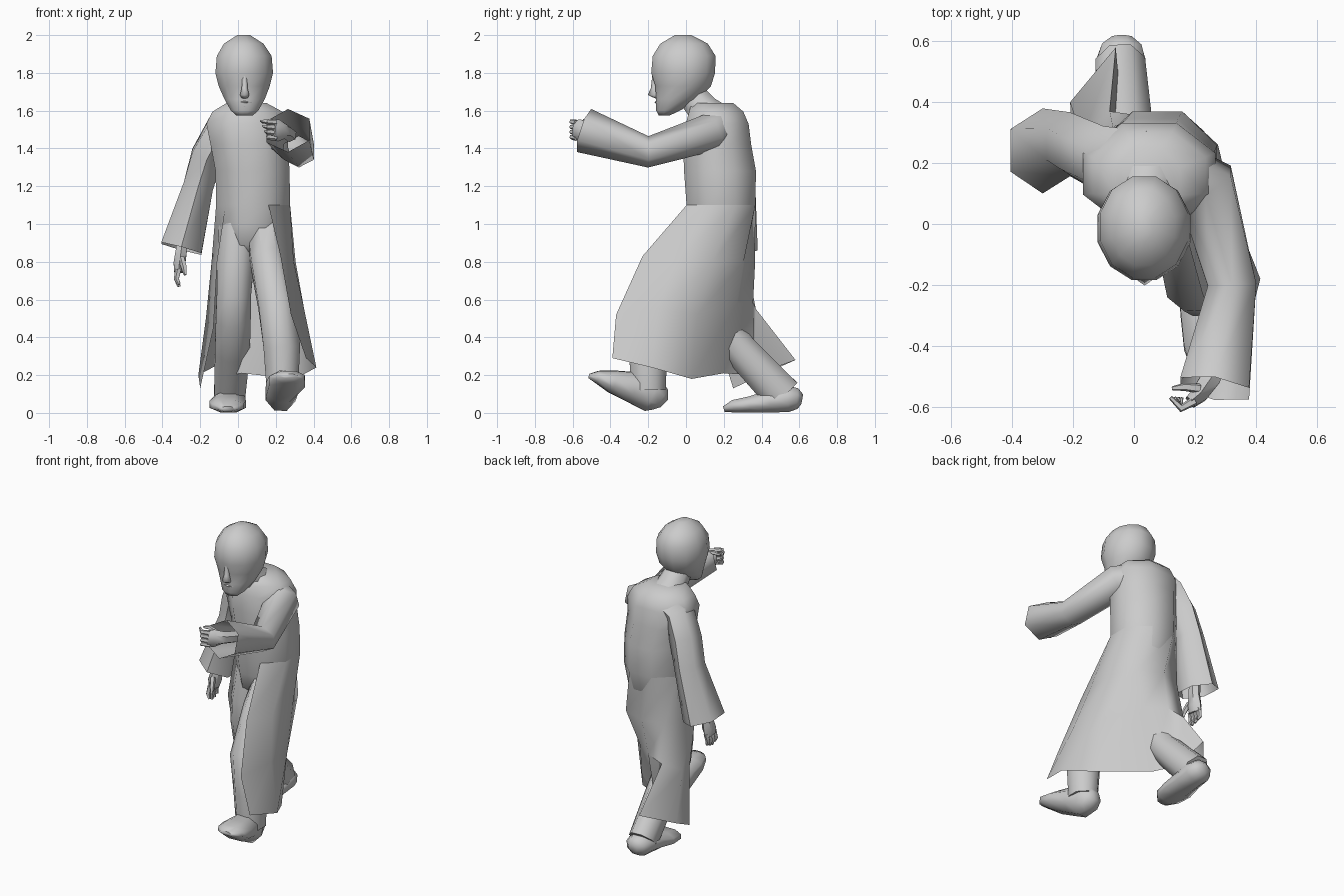
import bpy, bmesh, math
from mathutils import Vector


def finish(name, bm, angle=50):
    bmesh.ops.recalc_face_normals(bm, faces=bm.faces)
    me = bpy.data.meshes.new(name)
    bm.to_mesh(me)
    bm.free()
    ob = bpy.data.objects.new(name, me)
    bpy.context.collection.objects.link(ob)
    bpy.ops.object.select_all(action='DESELECT')
    ob.select_set(True)
    bpy.context.view_layer.objects.active = ob
    bpy.ops.object.shade_smooth_by_angle(angle=math.radians(angle))
    return ob


def loft(name, rings, n=8, ref=(1, 0, 0), flat=False, caps=(True, True), angle=50):
    """Elliptical rings (x, y, z, radius_u, radius_v) along a path."""
    bm = bmesh.new()
    pts = [Vector(r[:3]) for r in rings]
    loops = []
    for i, r in enumerate(rings):
        t = Vector((0, 0, 1))
        if not flat:
            t = (pts[min(i + 1, len(pts) - 1)] - pts[max(i - 1, 0)]).normalized()
        u = Vector(ref)
        u = (u - t * u.dot(t)).normalized()
        v = t.cross(u)
        loops.append([bm.verts.new(pts[i] + u * r[3] * math.cos(a) + v * r[4] * math.sin(a))
                      for a in (2 * math.pi * (k + 0.5) / n for k in range(n))])
    for a, b in zip(loops, loops[1:]):
        for k in range(n):
            bm.faces.new((a[k], a[(k + 1) % n], b[(k + 1) % n], b[k]))
    if caps[0]:
        bm.faces.new(loops[0])
    if caps[1]:
        bm.faces.new(loops[-1])
    return finish(name, bm, angle)


def sheet(name, columns):
    bm = bmesh.new()
    vs = [[bm.verts.new(p) for p in c] for c in columns]
    for a, b in zip(vs, vs[1:]):
        for k in range(len(a) - 1):
            bm.faces.new((a[k], b[k], b[k + 1], a[k + 1]))
    return finish(name, bm)


# head, neck and face
loft("head", [(.035, -.115, 1.575, .045, .03), (.035, -.095, 1.60, .075, .065),
              (.035, -.045, 1.66, .110, .117), (.033, -.015, 1.73, .140, .152),
              (.033, -.015, 1.80, .158, .175), (.033, -.01, 1.89, .150, .172),
              (.03, -.01, 1.955, .108, .13), (.03, -.015, 2.0, .035, .045)],
     n=12, flat=True, angle=80)
loft("neck", [(.04, .13, 1.55, .14, .13), (.04, .09, 1.61, .095, .09), (.03, .03, 1.68, .08, .08)], n=8)
loft("nose", [(.035, -.165, 1.785, .014, .014), (.035, -.166, 1.72, .018, .020),
              (.035, -.168, 1.683, .028, .034), (.035, -.145, 1.665, .018, .018)], n=6, flat=True, angle=80)
loft("mouth", [(.035, -.125, 1.660, .035, .02), (.035, -.138, 1.645, .045, .03),
               (.035, -.134, 1.634, .040, .02), (.035, -.134, 1.62, .038, .026),
               (.035, -.12, 1.605, .035, .018)], n=6, flat=True, angle=80)

# robe body, with rounded shoulders
WAIST = (.08, .185, 1.10, .212, .197)
loft("robe_body", [(.07, .17, .83, .06, .10), (.07, .17, .89, .15, .15), (.075, .18, .99, .185, .18), WAIST,
                   (.077, .180, 1.28, .212, .206), (.06, .165, 1.42, .222, .195),
                   (.05, .165, 1.53, .235, .180), (.05, .16, 1.595, .20, .155),
                   (.045, .14, 1.64, .115, .12)], n=8, flat=True, angle=65)

# open skirt: its top row sits on the waist ring, from front left round the back to front right
rows = [[(-.11, .05, .80), (-.13, .15, .45), (-.20, .25, .13)],
        [(-.14, .20, .80), (-.17, .28, .50), (-.21, .40, .20)],
        [(-.07, .32, .80), (-.08, .37, .55), (-.06, .58, .28)],
        [(.07, .366, .80), (.03, .355, .58), (-.04, .36, .20)],
        [(.23, .305, .80), (.15, .27, .58), (.02, .20, .21)],
        [(.305, .14, .80), (.32, .06, .52), (.30, .03, .18)],
        [(.295, -.06, .80), (.35, -.15, .55), (.415, -.18, .24)],
        [(.225, -.23, .83), (.28, -.37, .52), (.36, -.39, .29)]]
columns = []
for i, col in enumerate(rows):
    a = math.radians(247.5 - 45 * i)
    top = (WAIST[0] + WAIST[3] * math.cos(a), WAIST[1] + WAIST[4] * math.sin(a), WAIST[2])
    columns.append([Vector(top)] + col)
columns[0][0] = columns[0][0].lerp(columns[1][0], .55)
sheet("robe_skirt", columns)

# sleeves, open at the cuffs
loft("hanging_sleeve", [(.04, .19, 1.56, .08, .12), (-.10, .21, 1.49, .09, .115),
                        (-.165, .24, 1.36, .095, .11), (-.21, .262, 1.20, .092, .105),
                        (-.30, .24, .87, .127, .14)],
     n=6, caps=(True, False), angle=65)
loft("raised_sleeve", [(.08, .20, 1.53, .10, .10), (.235, .13, 1.485, .11, .10),
                       (.322, -.20, 1.382, .092, .083), (.265, -.54, 1.495, .132, .120)],
     n=6, caps=(True, False), angle=65)

# trouser legs
loft("front_leg", [(.14, .17, .98, .10, .12), (.16, .0, .80, .10, .12),
                   (.205, -.20, .57, .105, .10), (.232, -.20, .35, .105, .11),
                   (.235, -.20, .12, .09, .10)])
loft("rear_leg", [(.0, .17, .98, .11, .13), (-.015, .13, .77, .105, .12),
                  (-.022, .115, .62, .098, .09), (-.025, .15, .50, .10, .10), (-.03, .29, .33, .10, .097),
                  (-.045, .515, .09, .088, .11)])

# shoes
loft("front_shoe", [(.22, -.115, .05, .03, .03), (.22, -.135, .07, .065, .07), (.225, -.18, .10, .085, .105),
                    (.235, -.28, .135, .09, .09), (.26, -.39, .165, .105, .065),
                    (.27, -.47, .19, .09, .036), (.27, -.515, .195, .045, .012)], n=8, angle=65)
loft("rear_shoe", [(-.04, .615, .07, .035, .03), (-.04, .59, .075, .07, .06), (-.042, .54, .075, .087, .075),
                   (-.045, .45, .062, .09, .066), (-.055, .34, .045, .105, .046),
                   (-.055, .25, .035, .09, .036), (-.055, .20, .02, .04, .016)], n=8, angle=65)

# hanging hand
loft("hanging_palm", [(-.295, .22, .95, .036, .036), (-.30, .21, .86, .034, .038),
                      (-.31, .20, .79, .036, .055), (-.315, .195, .745, .026, .052)], n=6)
for k in range(4):
    y = .155 + k * .027
    low = .665 + abs(k - 1.3) * .012
    loft("hanging_finger", [(-.315, y, .76, .017, .016), (-.325, y - .005, .71, .015, .014),
                            (-.312, y - .01, low, .009, .008)], n=5)
loft("hanging_thumb", [(-.30, .165, .82, .018, .018), (-.285, .135, .77, .016, .016),
                       (-.28, .125, .73, .008, .008)], n=5)

# raised hand, fingers curled inward
loft("raised_palm", [(.275, -.42, 1.47, .038, .038), (.25, -.51, 1.49, .038, .04),
                     (.215, -.56, 1.495, .032, .058), (.185, -.585, 1.50, .024, .052)],
     n=6, ref=(.8, -.6, 0))
for k in range(4):
    z = 1.455 + k * .027
    loft("raised_finger", [(.20, -.58, z, .016, .016), (.155, -.605, z + .005, .014, .014),
                           (.12 + .012 * (3 - k), -.57, z + .01, .007, .007)], n=5, ref=(0, 0, 1))
loft("raised_thumb", [(.215, -.54, 1.53, .017, .017), (.165, -.535, 1.545, .014, .014),
                      (.125, -.54, 1.54, .007, .007)], n=5, ref=(0, 0, 1))
